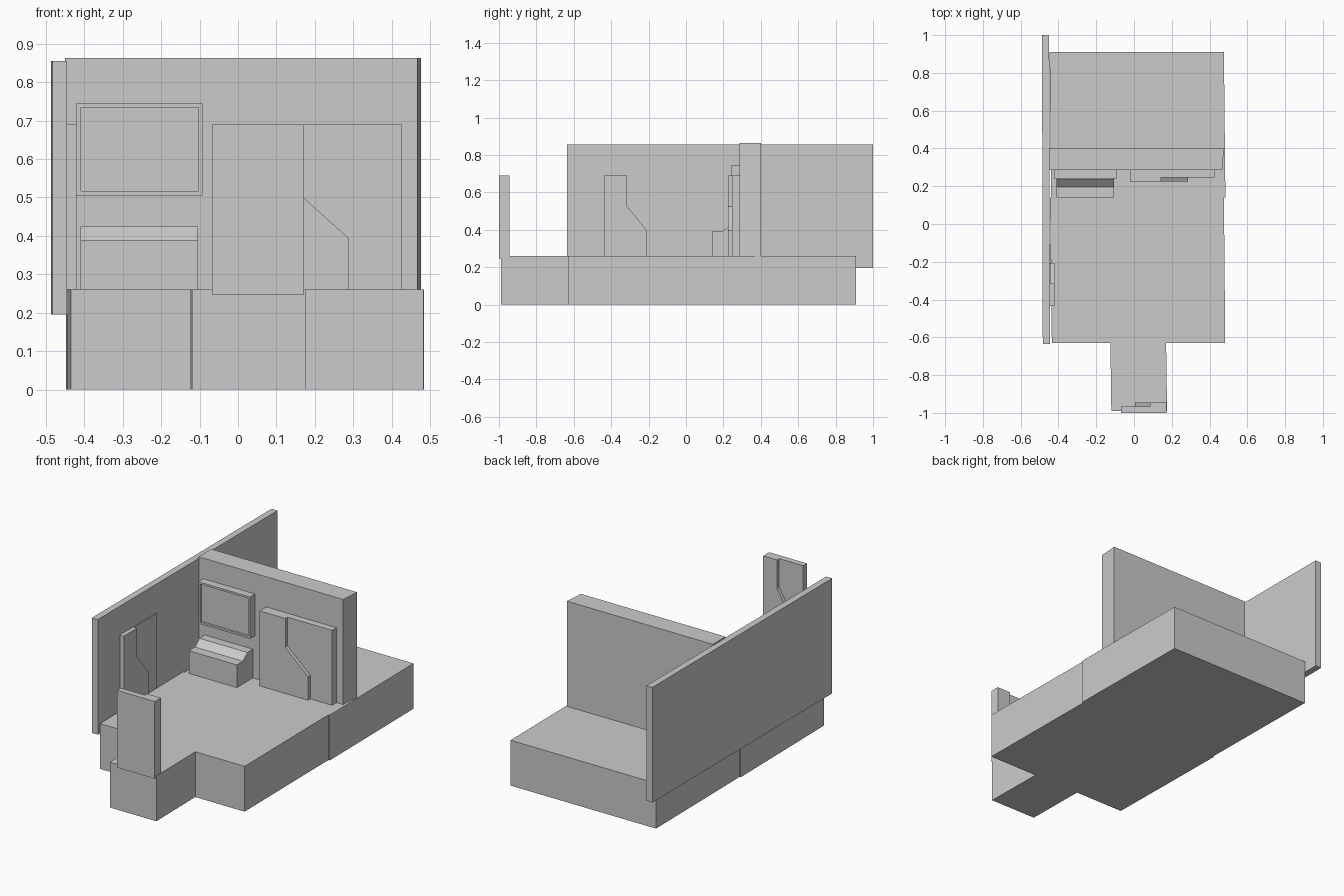
import bpy
import bmesh

cube = bpy.data.objects.get("Cube")
if cube:
    bpy.data.objects.remove(cube, do_unlink=True)

# One plain grey for everything
GREY = (0.6, 0.6, 0.6, 1)
mat = bpy.data.materials.new("plain grey")
mat.use_nodes = True
mat.diffuse_color = GREY
mat.node_tree.nodes["Principled BSDF"].inputs["Base Color"].default_value = GREY


def finish(name, bm):
    bmesh.ops.recalc_face_normals(bm, faces=bm.faces)
    mesh = bpy.data.meshes.new(name)
    bm.to_mesh(mesh)
    bm.free()
    mesh.materials.append(mat)
    obj = bpy.data.objects.new(name, mesh)
    bpy.context.collection.objects.link(obj)
    return obj


def add_prism(bm, outline, start, end, place):
    """Extrude a flat outline from start to end; place maps (u, v, depth) to xyz."""
    near = [bm.verts.new(place(u, v, start)) for u, v in outline]
    far = [bm.verts.new(place(u, v, end)) for u, v in outline]
    bm.faces.new(near)
    bm.faces.new(far[::-1])
    n = len(outline)
    for i in range(n):
        j = (i + 1) % n
        bm.faces.new((near[i], near[j], far[j], far[i]))


def prism(name, outline, start, end, place=lambda u, v, d: (u, v, d)):
    bm = bmesh.new()
    add_prism(bm, outline, start, end, place)
    return finish(name, bm)


def rect(u0, u1, v0, v1):
    return [(u0, v0), (u1, v0), (u1, v1), (u0, v1)]


def door(name, width, bottom, back, front, place):
    """Flat panel with a raised layer that widens below a diagonal edge."""
    top, narrow, wide = 0.69, 0.365 * width, 0.69 * width
    raised = [(0, bottom), (wide, bottom), (wide, 0.395), (narrow, 0.525),
              (narrow, top), (0, top)]
    bm = bmesh.new()
    add_prism(bm, rect(0, width, bottom, top), 0, back, place)
    add_prism(bm, raised, back, front, place)
    return finish(name, bm)


# Floor slab with entrance tab and slightly offset halves
FLOOR = 0.26
prism("floor", [(-0.12, -0.99), (0.175, -0.99), (0.17, -0.63), (0.483, -0.63),
                (0.476, 0.14), (0.484, 0.14), (0.476, 0.91), (-0.447, 0.91),
                (-0.438, 0.14), (-0.445, 0.14), (-0.435, -0.63), (-0.125, -0.63)],
      0, FLOOR)

# Walls
prism("side_wall", [(-0.483, -0.635), (-0.445, -0.635), (-0.449, 1), (-0.487, 1)],
      0.195, 0.855)
prism("back_wall", [(-0.45, 0.285), (0.467, 0.285), (0.476, 0.4), (-0.45, 0.4)],
      FLOOR, 0.863)

# Doors, each facing into the room
door("back_door", 0.445, FLOOR, 0.045, 0.065,
     lambda u, v, d: (-0.02 + u, 0.29 - d, v))
door("side_door", 0.33, FLOOR, 0.009, 0.03,
     lambda u, v, d: (-0.45 + d, -0.435 + u, v))
door("entrance_door", 0.24, 0.247, 0.035, 0.055,
     lambda u, v, d: (0.172 - u, -1 + d, v))

# Bench with sloped back edge
prism("bench", [(0.14, FLOOR), (0.285, FLOOR), (0.285, 0.425), (0.235, 0.425),
                (0.195, 0.39), (0.14, 0.39)], -0.41, -0.105,
      lambda u, v, d: (d, u, v))

# Wall screen with a recessed centre
bm = bmesh.new()
add_prism(bm, rect(-0.42, -0.092, 0.505, 0.745), 0.288, 0.24,
          lambda u, v, d: (u, d, v))
bmesh.ops.recalc_face_normals(bm, faces=bm.faces)
face = min(bm.faces, key=lambda f: f.calc_center_median().y)
bmesh.ops.inset_region(bm, faces=[face], thickness=0.016)
ring = bmesh.ops.extrude_face_region(bm, geom=[face])
inner = [v for v in ring["geom"] if isinstance(v, bmesh.types.BMVert)]
bmesh.ops.translate(bm, verts=inner, vec=(0, 0.012, 0))
if face.is_valid:
    bmesh.ops.delete(bm, geom=[face], context='FACES_ONLY')
finish("wall_screen", bm)
